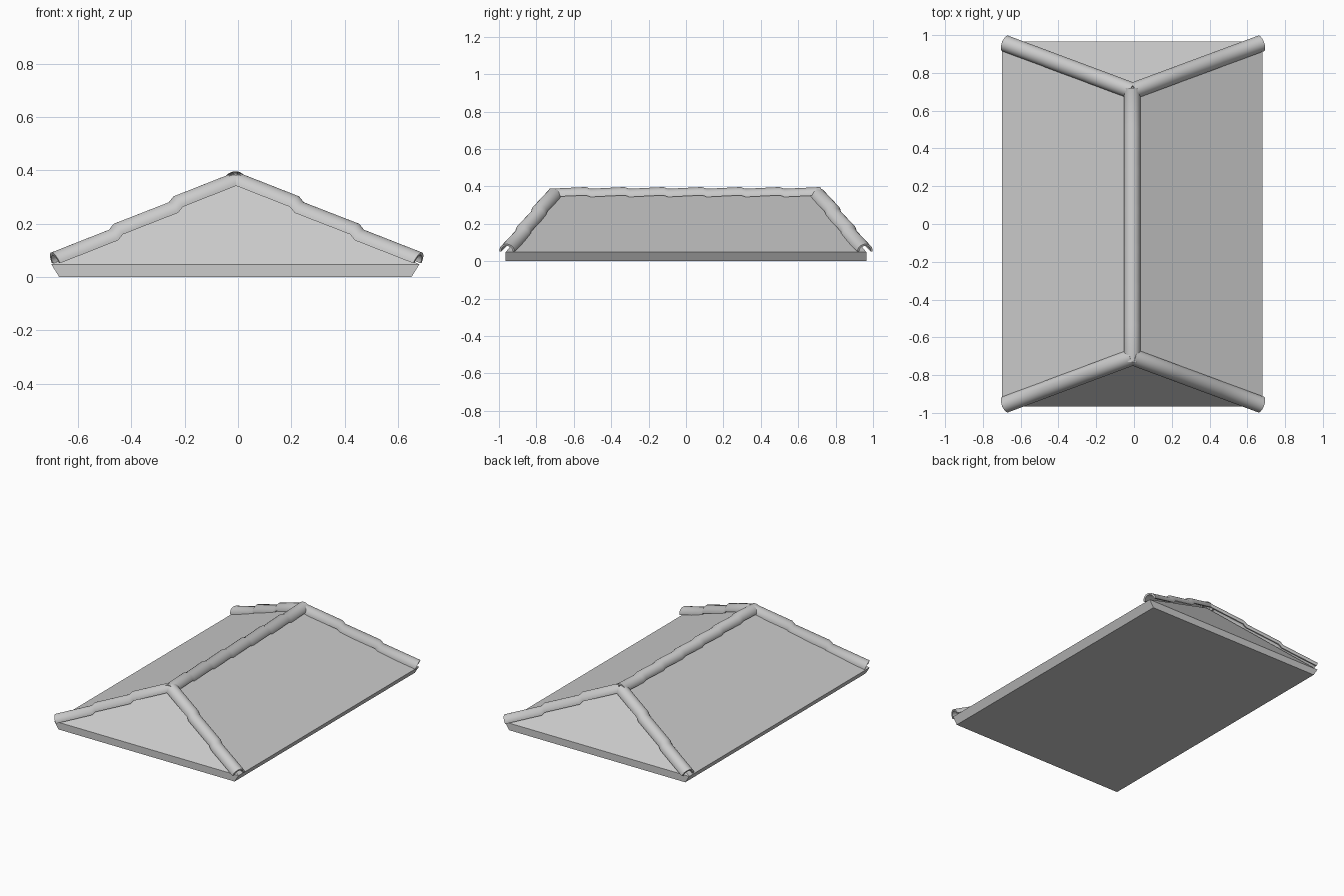
import bpy, bmesh
from math import pi, sin, cos, radians
from mathutils import Vector

if "Cube" in bpy.data.objects:
    bpy.data.objects.remove(bpy.data.objects["Cube"])

CX = -0.01  # ridge line sits slightly off centre


def add_object(name, bm):
    bmesh.ops.recalc_face_normals(bm, faces=bm.faces)
    mesh = bpy.data.meshes.new(name)
    bm.to_mesh(mesh)
    bm.free()
    obj = bpy.data.objects.new(name, mesh)
    bpy.context.collection.objects.link(obj)
    return obj


def roof_body():
    bm = bmesh.new()

    def rect(hx, hy, z):
        return [bm.verts.new((CX + sx * hx, sy * hy, z))
                for sx, sy in ((-1, -1), (1, -1), (1, 1), (-1, 1))]

    low, eave = rect(0.66, 0.965, 0), rect(0.69, 0.965, 0.048)
    front, back = [bm.verts.new((CX, y, 0.36)) for y in (-0.70, 0.70)]
    bm.faces.new(low)
    for i in range(4):
        j = (i + 1) % 4
        bm.faces.new((low[i], low[j], eave[j], eave[i]))
    a, b, c, d = eave
    bm.faces.new((a, b, front))
    bm.faces.new((b, c, back, front))
    bm.faces.new((c, d, back))
    bm.faces.new((d, a, front, back))
    add_object("hip_roof", bm)


def tile_run(name, start, end, count, step, outer=0.044, wall=0.011, sides=14):
    """Sweep a half-round shell along a line, dropping at each tile overlap."""
    start, end = Vector(start), Vector(end)
    length = (end - start).length
    axis = (end - start) / length
    side = axis.cross(Vector((0, 0, 1))).normalized()
    up = side.cross(axis)
    arc = [pi * i / sides for i in range(sides + 1)]
    profile = [(cos(t) * outer, sin(t) * outer) for t in arc]
    profile += [(cos(t) * (outer - wall), sin(t) * (outer - wall)) for t in reversed(arc)]

    # stations along the run: (distance, lift)
    pitch, stations = length / count, []
    for i in range(count):
        neck = 0.013
        stations.append((i * pitch + (neck if i else 0), -step / 2))
        stations.append(((i + 1) * pitch - (neck if i < count - 1 else 0), step / 2))

    bm = bmesh.new()
    rings = [[bm.verts.new(start + axis * s + side * u + up * (v + lift))
              for u, v in profile] for s, lift in stations]
    n = len(profile)
    for r, q in zip(rings, rings[1:]):
        for i in range(n):
            j = (i + 1) % n
            bm.faces.new((r[i], r[j], q[j], q[i]))
    # shell wall visible at both ends
    for r in (rings[0], rings[-1]):
        for i in range(sides):
            bm.faces.new((r[i], r[i + 1], r[n - 2 - i], r[n - 1 - i]))
    obj = add_object(name, bm)
    bpy.ops.object.select_all(action='DESELECT')
    obj.select_set(True)
    bpy.context.view_layer.objects.active = obj
    bpy.ops.object.shade_smooth_by_angle(angle=radians(30))


roof_body()

# ridge capping: seven tiles
tile_run("ridge_tiles", (CX, -0.73, 0.348), (CX, 0.72, 0.348), 7, 0.009)

# hip capping: three tiles down to each corner
for sx, xname in ((-1, "left"), (1, "right")):
    for sy, yname in ((-1, "front"), (1, "back")):
        tile_run(f"hip_tiles_{yname}_{xname}",
                 (-0.007, sy * 0.704, 0.355),
                 (-0.005 + sx * 0.675, sy * 0.955, 0.046), 3, 0.013)
